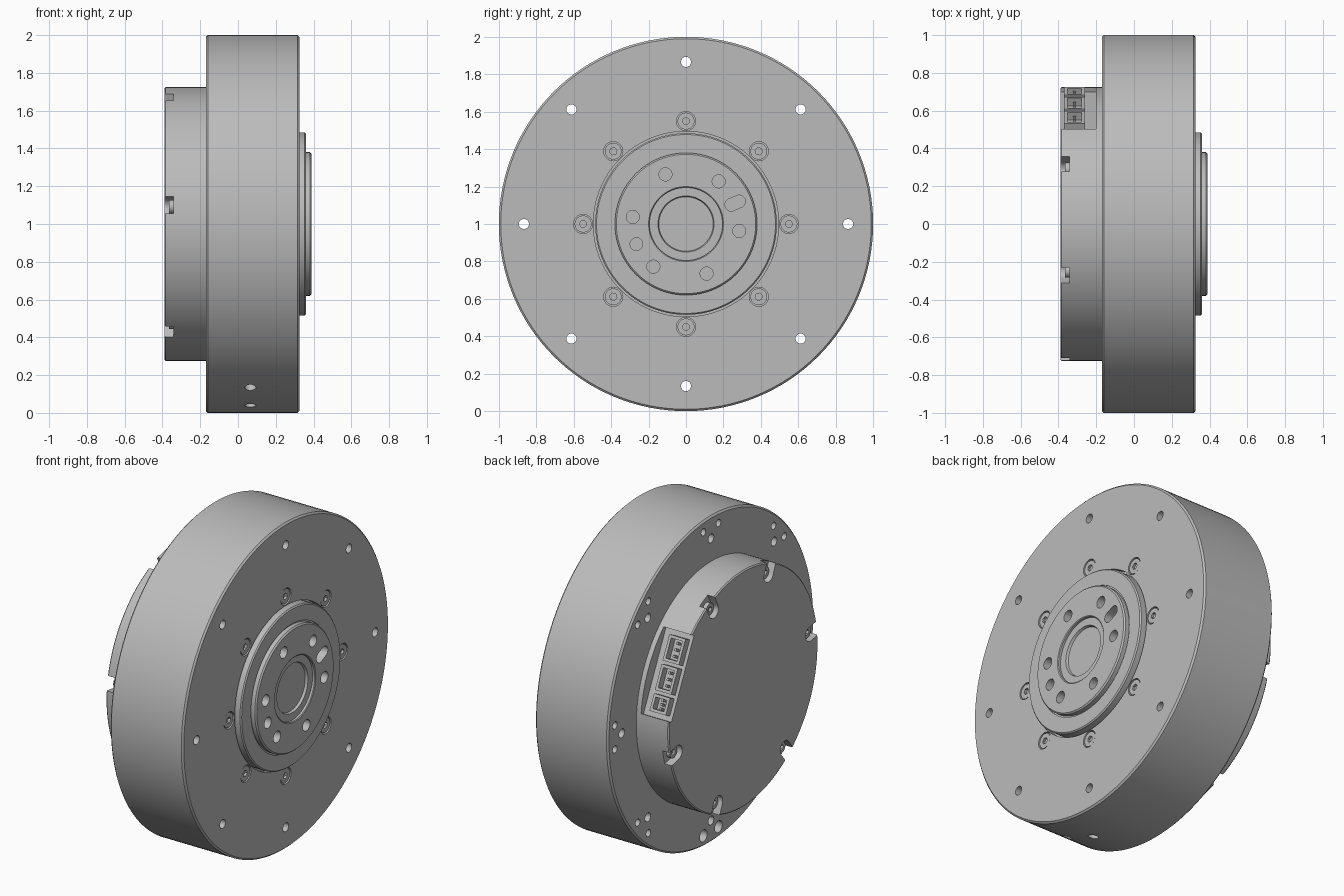
import bpy, bmesh, math
from mathutils import Matrix

cube = bpy.data.objects.get("Cube")
if cube:
    bpy.data.objects.remove(cube, do_unlink=True)

grey = bpy.data.materials.new("machined_grey")
grey.use_nodes = True
grey.diffuse_color = (0.5, 0.5, 0.5, 1)
grey.node_tree.nodes["Principled BSDF"].inputs["Base Color"].default_value = (0.5, 0.5, 0.5, 1)


def place(ang):
    """Turn about the motor axis (x) and lift to the axis height."""
    return Matrix.Translation((0, 0, 1)) @ Matrix.Rotation(math.radians(ang), 4, 'X')


def finish(name, bm):
    bmesh.ops.recalc_face_normals(bm, faces=bm.faces)
    me = bpy.data.meshes.new(name)
    bm.to_mesh(me)
    bm.free()
    me.materials.append(grey)
    ob = bpy.data.objects.new(name, me)
    bpy.context.collection.objects.link(ob)
    return ob


def select(ob):
    bpy.ops.object.select_all(action='DESELECT')
    ob.select_set(True)
    bpy.context.view_layer.objects.active = ob


def smooth(ob):
    select(ob)
    bpy.ops.object.shade_smooth_by_angle(angle=math.radians(25))


def lathe(name, profile, steps=128):
    """Revolve (x, radius) points about the motor axis."""
    bm = bmesh.new()
    vs = [bm.verts.new((x, r, 0)) for x, r in profile]
    es = [bm.edges.new(p) for p in zip(vs, vs[1:])]
    bmesh.ops.spin(bm, geom=vs + es, cent=(0, 0, 0), axis=(1, 0, 0),
                   angle=math.tau, steps=steps)
    bmesh.ops.remove_doubles(bm, verts=bm.verts, dist=1e-4)
    bm.transform(place(0))
    return finish(name, bm)


def peg(bm, r, x0, x1, rad, ang, stretch=0, segs=24, tip=None):
    """Axial cylinder at a polar position, optionally stretched radially."""
    vs = bmesh.ops.create_cone(bm, cap_ends=True, segments=segs, radius1=r,
                               radius2=r if tip is None else tip, depth=x1 - x0,
                               matrix=Matrix.Rotation(math.pi / 2, 4, 'Y'))["verts"]
    for v in vs:
        if v.co.y > 1e-4:
            v.co.y += stretch
    bmesh.ops.transform(bm, verts=vs, matrix=place(ang) @ Matrix.Translation(((x0 + x1) / 2, rad, 0)))


def block(bm, x0, x1, r0, r1, t0, t1, ang):
    """Box given by axial, radial and tangential ranges."""
    m = place(ang) @ Matrix.Translation(((x0 + x1) / 2, (r0 + r1) / 2, (t0 + t1) / 2))
    bmesh.ops.create_cube(bm, size=1, matrix=m @ Matrix.Diagonal((x1 - x0, r1 - r0, t1 - t0, 1)))


def cut(ob, bm):
    tool = finish("cutter", bm)
    tool.hide_render = True
    mod = ob.modifiers.new("cut", 'BOOLEAN')
    mod.operation, mod.solver, mod.object = 'DIFFERENCE', 'EXACT', tool
    select(ob)
    bpy.ops.object.modifier_apply(modifier=mod.name)
    bpy.data.objects.remove(tool, do_unlink=True)


EIGHT = [45 * k for k in range(8)]
NOTCHES = [64, 112, 172, 232, 292, 347]
PORT = 26

# Main housing drum, with a shallow bore for the output flange
housing = lathe("housing", [(-0.17, 0), (-0.17, 0.99), (-0.16, 1), (0.315, 1), (0.325, 0.99),
                            (0.325, 0.495), (0.29, 0.495), (0.29, 0)])
bm = bmesh.new()
for a in EIGHT:
    peg(bm, 0.027, -0.3, 0.4, 0.866, a)            # mounting holes
    peg(bm, 0.051, 0.305, 0.4, 0.55, a, segs=32)   # screw counterbores
    for d in (-4.5, 4.5):                          # rear screw holes
        peg(bm, 0.036 if a == 270 else 0.022, -0.3, -0.12, 0.935, a + d)
for a in (240, 254):                               # radial holes in the rim
    m = place(a) @ Matrix.Translation((0.065, 1, 0)) @ Matrix.Rotation(math.pi / 2, 4, 'X')
    bmesh.ops.create_cone(bm, cap_ends=True, segments=24, radius1=0.03, radius2=0.03,
                          depth=0.12, matrix=m)
cut(housing, bm)
smooth(housing)

# Screws around the output flange
bm = bmesh.new()
for a in EIGHT:
    peg(bm, 0.045, 0.29, 0.321, 0.55, a, segs=32)
screws = finish("front_screws", bm)
bm = bmesh.new()
for a in EIGHT:
    peg(bm, 0.02, 0.306, 0.4, 0.55, a, segs=6)
cut(screws, bm)
smooth(screws)

# Stepped output flange
flange = lathe("output_flange", [(0.28, 0), (0.28, 0.485), (0.353, 0.485), (0.36, 0.478),
                                 (0.36, 0.388), (0.354, 0.388), (0.354, 0.38), (0.38, 0.38),
                                 (0.388, 0.372), (0.388, 0.2), (0.384, 0.195), (0.37, 0.195),
                                 (0.37, 0.15), (0.355, 0.145), (0.355, 0)])
bm = bmesh.new()
for k in range(6):
    peg(bm, 0.035, 0.31, 0.45, 0.287, 52.5 + 60 * k)
peg(bm, 0.034, 0.32, 0.45, 0.286, 202)
peg(bm, 0.034, 0.32, 0.45, 0.263, 23, stretch=0.045)
cut(flange, bm)
smooth(flange)

# Rear cover with screw notches and a connector opening
cover = lathe("rear_cover", [(-0.165, 0), (-0.165, 0.725), (-0.383, 0.725), (-0.39, 0.718), (-0.39, 0)])
bm = bmesh.new()
for a in NOTCHES:
    peg(bm, 0.045, -0.5, -0.342, 0.655, a, stretch=0.2)
block(bm, -0.5, -0.2, 0.655, 0.9, -0.25, 0.25, PORT)
block(bm, -0.365, -0.215, 0.56, 0.7, -0.235, 0.235, PORT)
cut(cover, bm)
smooth(cover)

bm = bmesh.new()
for a in NOTCHES:
    peg(bm, 0.036, -0.365, -0.33, 0.66, a)
cover_screws = finish("cover_screws", bm)
bm = bmesh.new()
for a in NOTCHES:
    peg(bm, 0.018, -0.5, -0.35, 0.66, a, segs=6)
cut(cover_screws, bm)
smooth(cover_screws)

# Sockets in the opening: (tangential start, end, outer radius)
sockets = [(0.07, 0.22, 0.7), (-0.1, 0.05, 0.7), (-0.22, -0.12, 0.7)]
bm = bmesh.new()
for t0, t1, r in sockets:
    block(bm, -0.37, -0.26, 0.55, r, t0, t1, PORT)
connectors = finish("connectors", bm)
bm = bmesh.new()
for t0, t1, r in sockets:
    block(bm, -0.353, -0.277, r - 0.06, r + 0.1, t0 + 0.017, t1 - 0.017, PORT)
cut(connectors, bm)

# Pins inside the sockets
bm = bmesh.new()
for t0, t1, r in sockets:
    for k in (1, 2, 3):
        t = t0 + (t1 - t0) * k / 4
        block(bm, -0.322, -0.308, r - 0.07, r - 0.015, t - 0.007, t + 0.007, PORT)
finish("connector_pins", bm)
